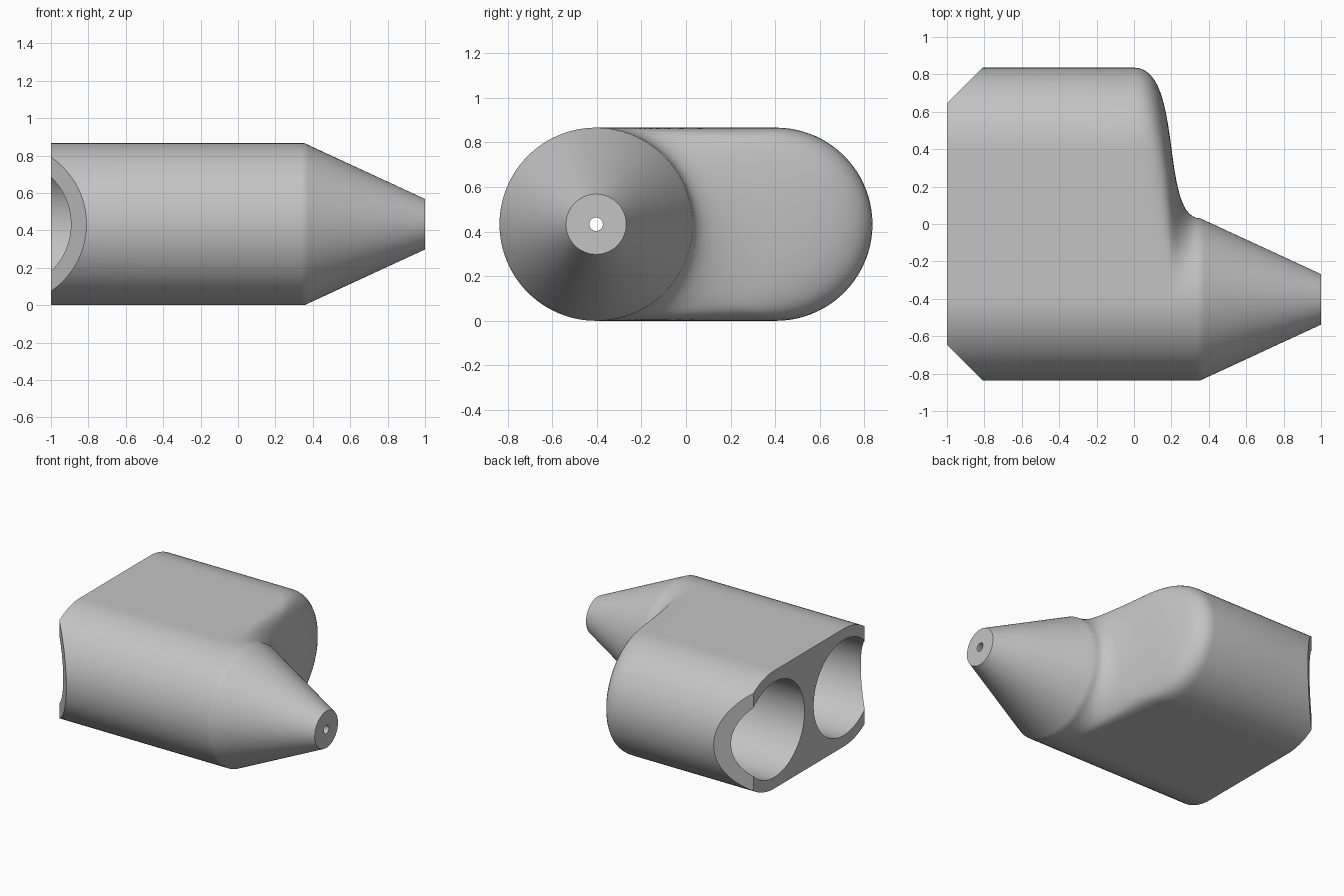
import bpy, bmesh
from math import sin, cos, pi
from mathutils import Vector

cube = bpy.data.objects.get("Cube")
if cube:
    bpy.data.objects.remove(cube)

R, C = 0.433, 0.403          # tube radius, tube centre offset in y
NECK, TIP_R = 0.355, 0.135   # where the nozzle cone starts, nozzle tip radius
HALF, STEPS = 48, 28

grey = bpy.data.materials.new("plain grey")
grey.use_nodes = True
grey.diffuse_color = (0.55, 0.55, 0.55, 1)
grey.node_tree.nodes["Principled BSDF"].inputs["Base Color"].default_value = grey.diffuse_color


def make_object(name, bm):
    bmesh.ops.recalc_face_normals(bm, faces=bm.faces[:])
    mesh = bpy.data.meshes.new(name)
    bm.to_mesh(mesh)
    bm.free()
    mesh.materials.append(grey)
    obj = bpy.data.objects.new(name, mesh)
    bpy.context.collection.objects.link(obj)
    return obj


def skin(bm, rings):
    """Join closed rings of points into a capped solid."""
    loops = [[bm.verts.new(p) for p in ring] for ring in rings]
    for a, b in zip(loops, loops[1:]):
        for i in range(len(a)):
            j = (i + 1) % len(a)
            bm.faces.new((a[i], a[j], b[j], b[i]))
    bm.faces.new(loops[0])
    bm.faces.new(loops[-1])


def back_point(s):
    """Point on the wide outline's back path: top flat, round end, bottom flat."""
    flat, arc = 2 * C, pi * R
    d = s * (2 * flat + arc)
    if d < flat:
        return d - C, R
    if d > flat + arc:
        return C - (d - flat - arc), -R
    a = (d - flat) / R
    return C + R * sin(a), R * cos(a)


def ring(x, blend, radius=R):
    """Outline at x; blend 0 is the twin-tube outline, 1 is the front circle."""
    pts = []
    for i in range(HALF * 2):
        s = i / (HALF * 2)
        a = s * pi
        y0, z0 = back_point(s)
        y1, z1 = -C + radius * sin(a), radius * cos(a)
        pts.append((x, y0 + (y1 - y0) * blend, R + z0 + (z1 - z0) * blend))
    for i in range(HALF):
        a = pi + pi * i / HALF
        pts.append((x, -C + radius * sin(a), R + radius * cos(a)))
    return pts


# Outer body: twin tubes, flowing shoulder, nozzle cone
rings = [ring(-1, 0), ring(-0.5, 0)]
for k in range(STEPS + 1):
    t = k / STEPS
    u = 1 - t
    x = 3 * u * u * t * 0.27 + 3 * u * t * t * (NECK - 0.22) + t ** 3 * NECK
    rings.append(ring(x, t * t * (3 - 2 * t)))
rings += [ring(NECK + 0.02, 1, R - 0.0092), ring(1, 1, TIP_R)]
bm = bmesh.new()
skin(bm, rings)

# Slanted cuts on both outer corners of the open end
for side in (-1, 1):
    cut = bmesh.ops.bisect_plane(
        bm, geom=bm.verts[:] + bm.edges[:] + bm.faces[:], dist=1e-5,
        plane_co=Vector((-0.81, side * (C + R), 0)),
        plane_no=Vector((-1, side, 0)).normalized(), clear_outer=True)
    edges = [e for e in cut["geom_cut"] if isinstance(e, bmesh.types.BMEdge)]
    bmesh.ops.contextual_create(bm, geom=edges)
body = make_object("twin_tube_nozzle_body", bm)


def bore(name, y, profile):
    """Round cutter along x from (x, radius) pairs."""
    bm = bmesh.new()
    n = 96
    skin(bm, [[(x, y + r * cos(2 * pi * i / n), R + r * sin(2 * pi * i / n))
               for i in range(n)] for x, r in profile])
    return make_object(name, bm)


# Hollow out the tubes; the front one tapers to a small outlet
cutters = [bore("front_bore", -C, [(-1.2, 0.35), (0.34, 0.35), (0.98, 0.03), (1.1, 0.03)]),
           bore("back_bore", C, [(-1.2, 0.35), (0, 0.35)])]
bpy.context.view_layer.objects.active = body
for cutter in cutters:
    cutter.hide_render = True
    mod = body.modifiers.new(cutter.name, "BOOLEAN")
    mod.operation = "DIFFERENCE"
    mod.solver = "EXACT"
    mod.object = cutter
    bpy.ops.object.modifier_apply(modifier=mod.name)
    bpy.data.objects.remove(cutter)

bpy.ops.object.select_all(action="DESELECT")
body.select_set(True)
bpy.ops.object.shade_smooth_by_angle(angle=pi / 6)
